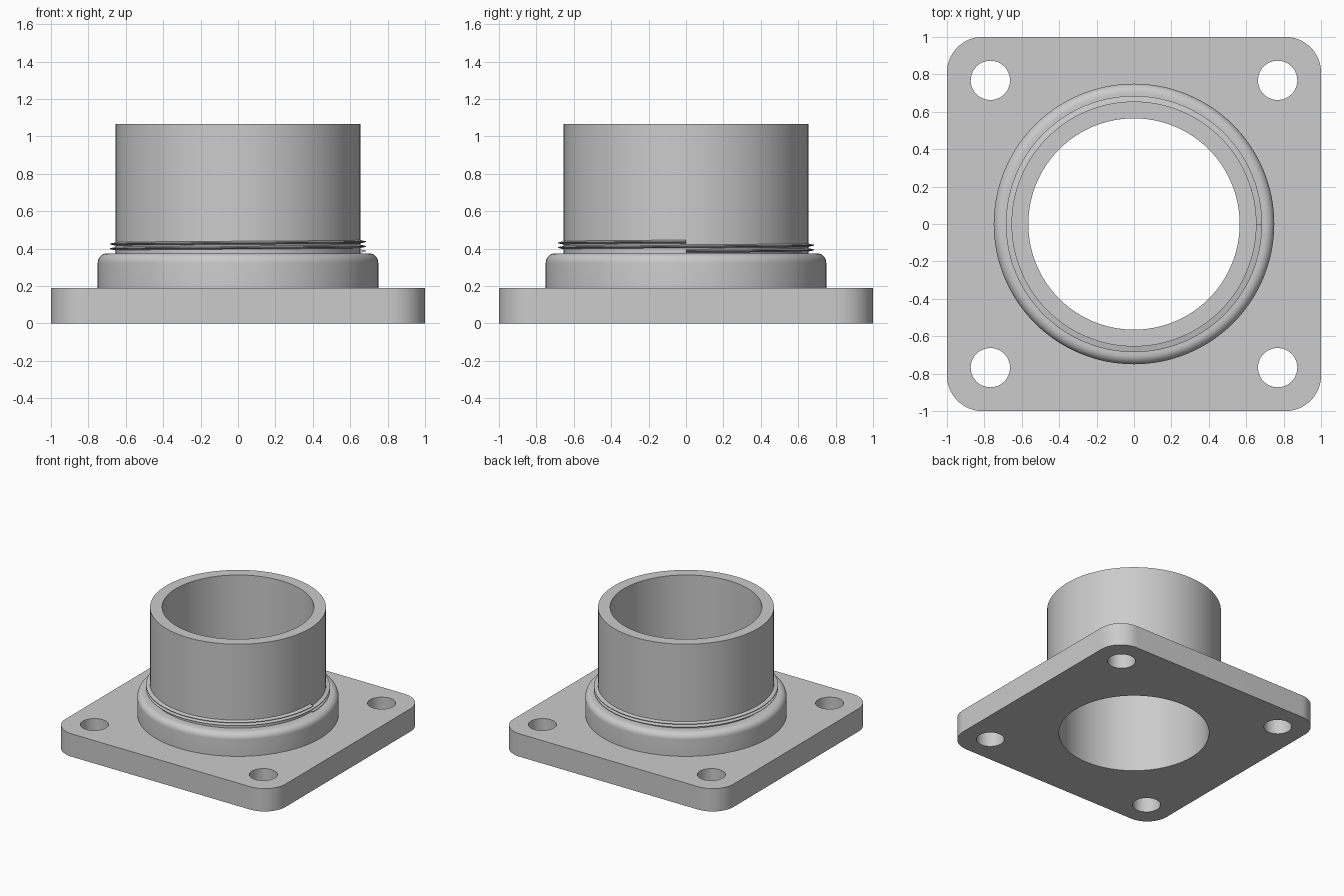
import bpy, bmesh, math
from math import sin, cos, pi, tau

cube = bpy.data.objects.get("Cube")
if cube:
    bpy.data.objects.remove(cube, do_unlink=True)

BORE, TUBE, COLLAR, CREST = 0.565, 0.655, 0.75, 0.685
PLATE_TOP, COLLAR_TOP, TUBE_TOP = 0.188, 0.375, 1.065
SEG = 128

metal = bpy.data.materials.new("grey metal")
metal.use_nodes = True
grey = (0.6, 0.6, 0.6, 1)
metal.diffuse_color = grey
metal.node_tree.nodes["Principled BSDF"].inputs["Base Color"].default_value = grey


def arc(cx, cy, r, start, end, n):
    return [(cx + r * cos(start + (end - start) * i / n),
             cy + r * sin(start + (end - start) * i / n)) for i in range(n + 1)]


def finish(obj):
    obj.data.materials.clear()
    obj.data.materials.append(metal)
    bpy.ops.object.select_all(action='DESELECT')
    obj.select_set(True)
    bpy.context.view_layer.objects.active = obj
    bpy.ops.object.shade_smooth_by_angle(angle=math.radians(30))


def mesh_object(name, bm):
    bmesh.ops.recalc_face_normals(bm, faces=bm.faces)
    mesh = bpy.data.meshes.new(name)
    bm.to_mesh(mesh)
    bm.free()
    obj = bpy.data.objects.new(name, mesh)
    bpy.context.collection.objects.link(obj)
    finish(obj)


# Square flange: rounded outline with bore and four bolt holes
corner = 0.19
outline = []
for k, (sx, sy) in enumerate([(1, 1), (-1, 1), (-1, -1), (1, -1)]):
    outline += arc(sx * (1 - corner), sy * (1 - corner), corner,
                   k * pi / 2, (k + 1) * pi / 2, 16)
loops = [outline, arc(0, 0, BORE, 0, tau, SEG)[:-1]]
loops += [arc(sx * 0.768, sy * 0.768, 0.105, 0, tau, 48)[:-1]
          for sx in (-1, 1) for sy in (-1, 1)]

curve = bpy.data.curves.new("flange_plate", 'CURVE')
curve.dimensions = '2D'
curve.fill_mode = 'BOTH'
curve.extrude = PLATE_TOP / 2
for pts in loops:
    spline = curve.splines.new('POLY')
    spline.points.add(len(pts) - 1)
    for p, (x, y) in zip(spline.points, pts):
        p.co = (x, y, PLATE_TOP / 2, 1)
    spline.use_cyclic_u = True
plate = bpy.data.objects.new("flange_plate", curve)
bpy.context.collection.objects.link(plate)
bpy.ops.object.select_all(action='DESELECT')
plate.select_set(True)
bpy.context.view_layer.objects.active = plate
bpy.ops.object.convert(target='MESH')
plate = bpy.context.object
# Seat the plate on the ground and weld the caps to the walls
low = min(v.co.z for v in plate.data.vertices)
bm = bmesh.new()
bm.from_mesh(plate.data)
bmesh.ops.translate(bm, verts=bm.verts, vec=(0, 0, -low))
bmesh.ops.remove_doubles(bm, verts=bm.verts, dist=1e-4)
bmesh.ops.recalc_face_normals(bm, faces=bm.faces)
bm.to_mesh(plate.data)
bm.free()
finish(plate)

# Collar with rounded shoulder and the tube above it, revolved
fillet = 0.05
profile = [(BORE, PLATE_TOP), (BORE, TUBE_TOP), (TUBE, TUBE_TOP), (TUBE, COLLAR_TOP)]
profile += arc(COLLAR - fillet, COLLAR_TOP - fillet, fillet, pi / 2, 0, 8)
profile += [(COLLAR, PLATE_TOP)]
bm = bmesh.new()
verts = [bm.verts.new((r, 0, z)) for r, z in profile]
edges = [bm.edges.new(pair) for pair in zip(verts, verts[1:])]
bmesh.ops.spin(bm, geom=verts + edges, cent=(0, 0, 0), axis=(0, 0, 1),
               angle=tau, steps=SEG, use_merge=True)
bmesh.ops.remove_doubles(bm, verts=bm.verts, dist=1e-4)
mesh_object("collar_and_tube", bm)

# Helical thread at the foot of the tube: V-shaped section swept upward
turns, pitch, half = 2, 0.025, 0.011
section = [(TUBE - 0.01, -half), (CREST, -0.002), (CREST, 0.002), (TUBE - 0.01, half)]
bm = bmesh.new()
rows = []
for i in range(turns * SEG + 1):
    a = tau * i / SEG
    z = COLLAR_TOP + half + 0.001 + pitch * i / SEG
    rows.append([bm.verts.new((r * cos(a), r * sin(a), z + dz)) for r, dz in section])
for a, b in zip(rows, rows[1:]):
    for j in range(4):
        k = (j + 1) % 4
        bm.faces.new((a[j], a[k], b[k], b[j]))
bm.faces.new(rows[0])
bm.faces.new(rows[-1])
mesh_object("screw_thread", bm)
